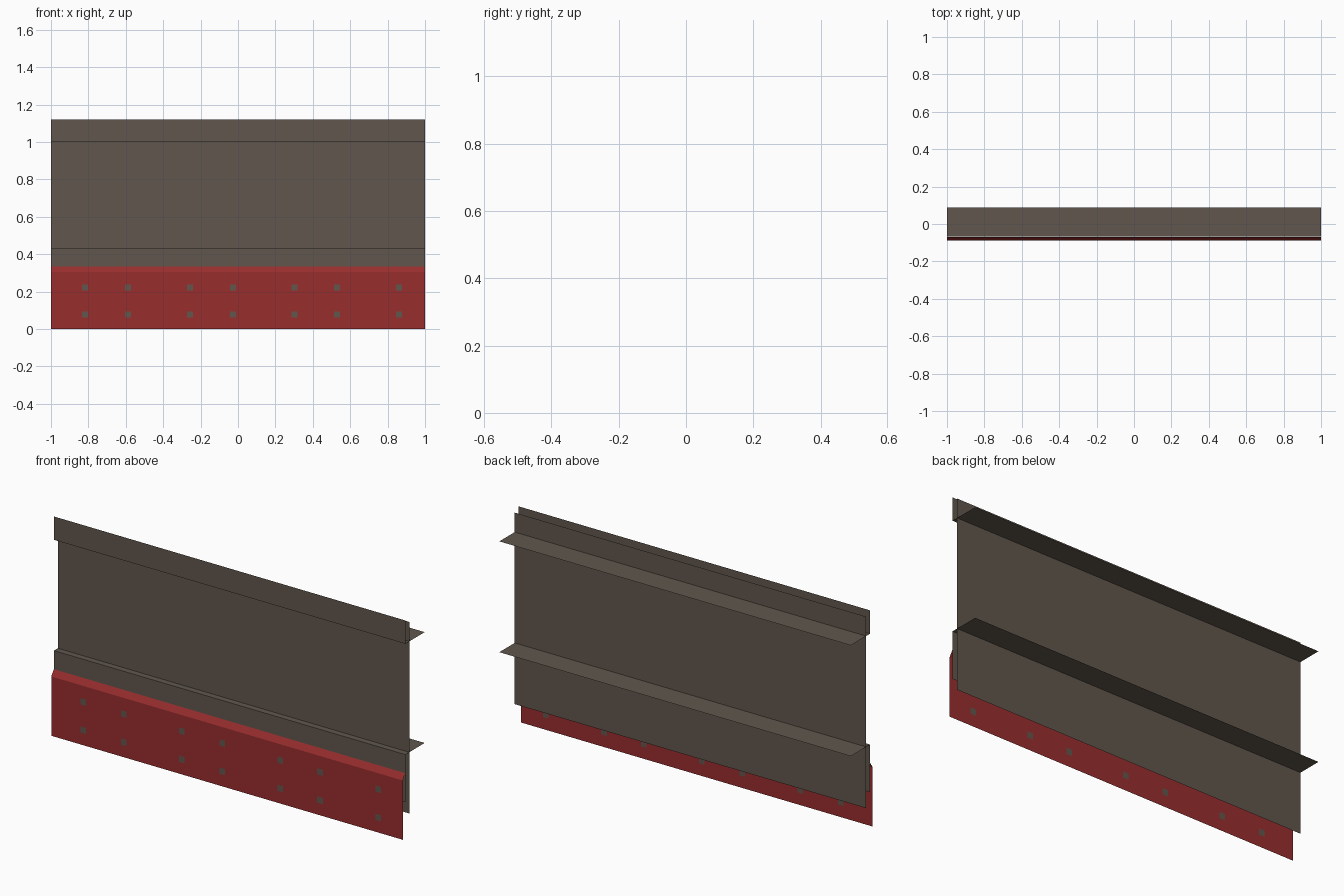
import bpy, bmesh

if "Cube" in bpy.data.objects:
    bpy.data.objects.remove(bpy.data.objects["Cube"])


def material(name, rgb):
    m = bpy.data.materials.new(name)
    m.diffuse_color = (*rgb, 1.0)
    m.use_nodes = True
    m.node_tree.nodes["Principled BSDF"].inputs["Base Color"].default_value = m.diffuse_color
    return m


brown = material("weathered brown", (0.119, 0.095, 0.074))
red = material("dark red", (0.314, 0.027, 0.027))


def sheet(name, profile, mats, xs=(-1.0, 1.0)):
    """Extrude an open (y, z) profile along x as thin sheet metal."""
    bm = bmesh.new()
    rows = [[bm.verts.new((x, y, z)) for x in xs] for y, z in profile]
    for a, b in zip(rows, rows[1:]):
        for i in range(len(xs) - 1):
            bm.faces.new((a[i], a[i + 1], b[i + 1], b[i]))
    me = bpy.data.meshes.new(name)
    bm.to_mesh(me)
    bm.free()
    for m in mats:
        me.materials.append(m)
    ob = bpy.data.objects.new(name, me)
    bpy.context.collection.objects.link(ob)
    return ob


FRONT, RIM, WALL, BACK = -0.089, -0.068, -0.036, 0.089

# Main wall and the two rails in front of it
sheet("wall_panel", [(WALL, 0.115), (WALL, 1.10)], [brown])
sheet("top_rail", [(RIM, 1.0), (RIM, 1.12)], [brown])
sheet("lower_rail", [(RIM, 0.185), (RIM, 0.43)], [brown])

# Horizontal shelves running from the rails out to the back
for name, z in (("upper_shelf", 1.0), ("lower_shelf", 0.43)):
    sheet(name, [(BACK, z), (WALL, z), (RIM, z)], [brown])

# Red skirt with sloped top, cut into cells so that bolt patches can be coloured
bolt_x = (-0.818, -0.588, -0.257, -0.027, 0.302, 0.529, 0.861)
bolt_z = (0.077, 0.222)
R = 0.016
xs = [-1.0] + [x + s for x in bolt_x for s in (-R, R)] + [1.0]
zs = [0.0] + [z + s for z in bolt_z for s in (-R, R)] + [0.305]
skirt = sheet("red_skirt", [(FRONT, z) for z in zs] + [(RIM - 0.001, 0.335)], [red, brown], xs)
for p in skirt.data.polygons:
    c = p.center
    if any(abs(c.x - x) < 0.005 for x in bolt_x) and any(abs(c.z - z) < 0.005 for z in bolt_z):
        p.material_index = 1
